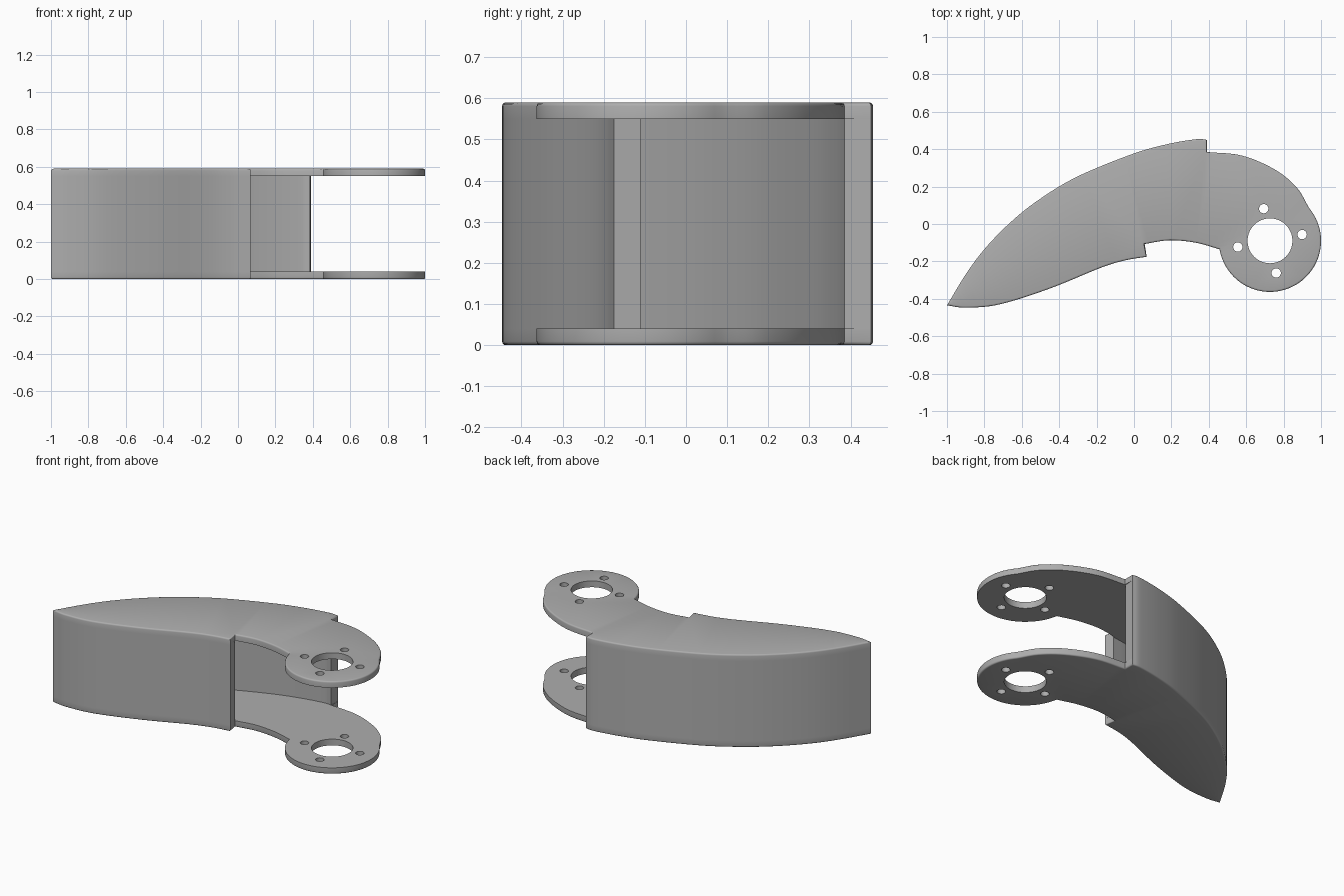
import bpy
import bmesh
import math
from mathutils import Vector
from mathutils.geometry import intersect_line_line_2d

if "Cube" in bpy.data.objects:
    bpy.data.objects.remove(bpy.data.objects["Cube"], do_unlink=True)

HEIGHT, PLATE, WALL, ROUND = 0.59, 0.04, 0.065, 0.009
HUB, HUB_R = Vector((0.727, -0.09)), 0.273

grey = bpy.data.materials.new("plain grey")
grey.use_nodes = True
grey.diffuse_color = (0.42, 0.42, 0.42, 1)
grey.node_tree.nodes["Principled BSDF"].inputs["Base Color"].default_value = (0.42, 0.42, 0.42, 1)


def spline(points, steps=8):
    """Smooth curve through the given points."""
    p = [Vector(q) for q in points]
    p = [2 * p[0] - p[1]] + p + [2 * p[-1] - p[-2]]
    out = []
    for a, b, c, d in zip(p, p[1:], p[2:], p[3:]):
        for i in range(steps):
            t = i / steps
            out.append(0.5 * (2 * b + (c - a) * t + (2 * a - 5 * b + 4 * c - d) * t * t
                              + (3 * b - a - 3 * c + d) * t ** 3))
    return out + [p[-2]]


def circle(centre, radius, start=0.0, end=360.0, n=32):
    angles = [math.radians(start + (end - start) * i / n) for i in range(n + 1)]
    return [centre + radius * Vector((math.cos(a), math.sin(a))) for a in angles]


def inset(pts, dist, closed):
    """Shift a path to its left by dist, with mitred corners."""
    out, n = [], len(pts)
    for i, p in enumerate(pts):
        before = pts[i - 1] if closed or i > 0 else None
        after = pts[(i + 1) % n] if closed or i < n - 1 else None
        dirs = [d.normalized() for d in
                ([p - before] if before else []) + ([after - p] if after else [])]
        normals = [Vector((-d.y, d.x)) for d in dirs]
        m = sum(normals, Vector((0, 0))).normalized()
        out.append(p + m * dist / max(m.dot(normals[0]), 0.35))
    return out


def ring(bm, pts, z):
    return [bm.verts.new((p.x, p.y, z)) for p in pts]


def bridge(bm, a, b):
    for i in range(len(a)):
        j = (i + 1) % len(a)
        bm.faces.new((a[i], a[j], b[j], b[i]))


def fill(bm, rings):
    edges = []
    for r in rings:
        for i in range(len(r)):
            pair = (r[i - 1], r[i])
            edges.append(bm.edges.get(pair) or bm.edges.new(pair))
    bmesh.ops.triangle_fill(bm, use_beauty=True, edges=edges)


def finish(bm, name):
    bmesh.ops.recalc_face_normals(bm, faces=bm.faces)
    mesh = bpy.data.meshes.new(name)
    bm.to_mesh(mesh)
    bm.free()
    mesh.materials.append(grey)
    obj = bpy.data.objects.new(name, mesh)
    bpy.context.collection.objects.link(obj)
    bpy.ops.object.select_all(action="DESELECT")
    obj.select_set(True)
    bpy.context.view_layer.objects.active = obj
    bpy.ops.object.shade_smooth_by_angle(angle=math.radians(32))


# Outline curves, running anticlockwise from the pointed tip
lower = spline([(-1, -.435), (-.9, -.447), (-.72, -.43), (-.45, -.345),
                (-.18, -.235), (-.05, -.195), (.068, -.175)])
neck_lower = spline([(.055, -.107), (.19, -.087), (.33, -.1), (.457, -.135)], 6)
hub_arc = circle(HUB, HUB_R, -170.5, 40, 48)
neck_upper = spline([(.936, .086), (.87, .195), (.755, .29), (.58, .365), (.39, .385)], 6)
upper = spline([(.39, .45), (.33, .453), (.17, .425), (-.02, .37), (-.31, .25),
                (-.52, .122), (-.67, 0), (-.8, -.135), (-.9, -.27), (-1, -.435)])
outline = lower + neck_lower + hub_arc[1:-1] + neck_upper + upper[:-1]

# Bearing hole and four bolt holes
holes = [circle(HUB, 0.12, n=40)[:-1]]
for k in range(4):
    bolt = circle(HUB, 0.175, 11 + 90 * k, 371 + 90 * k, 1)[0]
    holes.append(circle(bolt, 0.025, n=20)[:-1])


def side_plate(name, z_outer, inward):
    """Flat plate with a rounded outer rim and drilled hub."""
    bm = bmesh.new()
    rim = []
    for k in range(4):
        a = math.radians(30 * k)
        pts = inset(outline, ROUND * (1 - math.sin(a)), True) if k < 3 else outline
        rim.append(ring(bm, pts, z_outer + inward * ROUND * (1 - math.cos(a))))
    rim.append(ring(bm, outline, z_outer + inward * PLATE))
    for a, b in zip(rim, rim[1:]):
        bridge(bm, a, b)
    outer = [ring(bm, h, z_outer) for h in holes]
    inner = [ring(bm, h, z_outer + inward * PLATE) for h in holes]
    for a, b in zip(outer, inner):
        bridge(bm, a, b)
    fill(bm, [rim[0]] + outer)
    fill(bm, [rim[-1]] + inner)
    finish(bm, name)


def crossing(a, b):
    """First place, walking along a, where two paths meet."""
    for i in range(len(a) - 1):
        for j in range(len(b) - 1):
            hit = intersect_line_line_2d(a[i], a[i + 1], b[j], b[j + 1])
            if hit:
                return i, j, hit


# Curved wall between the plates, hollow and open towards the hub
inner_lower = inset(lower, WALL, False)[::-1]
inner_upper = inset(upper, WALL, False)[::-1]
i, j, corner = crossing(inner_lower, inner_upper)
loop = upper + lower[1:] + inner_lower[:i + 1] + [corner] + inner_upper[j + 1:]
bm = bmesh.new()
base, top = ring(bm, loop, PLATE), ring(bm, loop, HEIGHT - PLATE)
bridge(bm, base, top)
bm.faces.new(base)
bm.faces.new(top)
finish(bm, "curved_wall")

side_plate("bottom_plate", 0, 1)
side_plate("top_plate", HEIGHT, -1)
